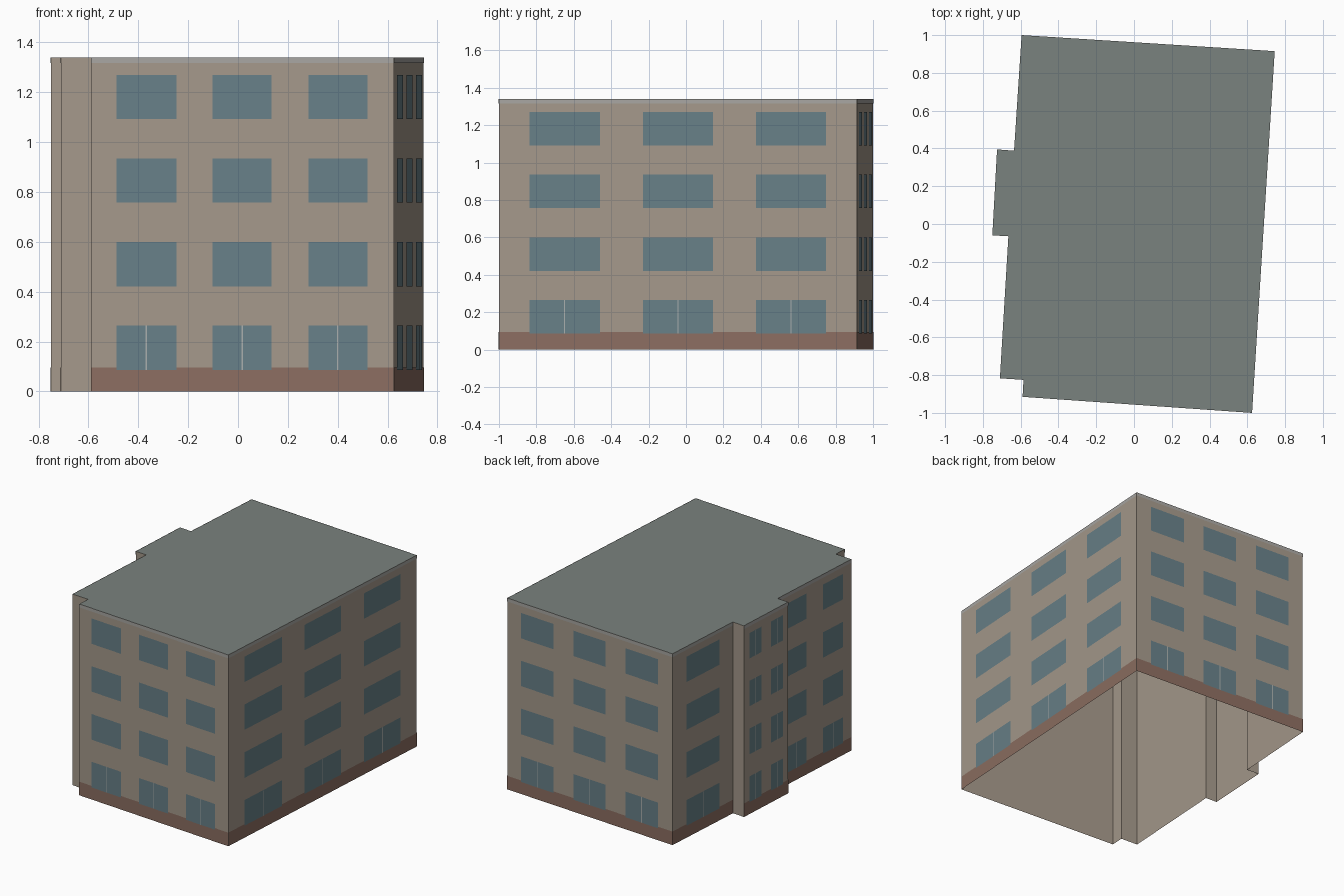
import bpy
from mathutils import Vector

if "Cube" in bpy.data.objects:
    bpy.data.objects.remove(bpy.data.objects["Cube"])

H = 1.34
# footprint corners, counter-clockwise from the front right
PLAN = [(.625, -1), (.745, .915), (-.595, 1), (-.635, .388), (-.725, .395),
        (-.75, -.06), (-.665, -.065), (-.71, -.817), (-.585, -.825), (-.59, -.915)]
THREE = [(.085, .282), (.402, .597), (.718, .913)]
PAIR = [(.12, .39), (.61, .88)]
# decorated walls: index of start corner -> (window spans, floors with mullions)
WALLS = {9: (THREE, 1), 0: (THREE, 1), 1: (THREE, 1),
         2: ([(.23, .77)], 1), 4: (PAIR, 4), 6: (PAIR, 1)}
FLOORS = [(.085, .265), (.42, .60), (.757, .935), (1.092, 1.27)]


def material(name, hex_colour):
    m = bpy.data.materials.new(name)
    rgb = [int(hex_colour[i:i + 2], 16) / 255 for i in (0, 2, 4)]
    m.diffuse_color = [((c + .055) / 1.055) ** 2.4 for c in rgb] + [1]
    m.use_nodes = True
    m.node_tree.nodes["Principled BSDF"].inputs["Base Color"].default_value = m.diffuse_color
    return m


def make(name, faces, mat):
    verts, polys = [], []
    for f in faces:
        polys.append(range(len(verts), len(verts) + len(f)))
        verts += f
    mesh = bpy.data.meshes.new(name)
    mesh.from_pydata(verts, [], [list(p) for p in polys])
    mesh.materials.append(mat)
    ob = bpy.data.objects.new(name, mesh)
    bpy.context.collection.objects.link(ob)


def panel(i, u0, u1, z0, z1, out=0.0):
    """Upright rectangle on wall i, between fractions u0 and u1 of its length."""
    a, b = Vector(PLAN[i]), Vector(PLAN[(i + 1) % len(PLAN)])
    d = b - a
    n = Vector((d.y, -d.x)).normalized() * out
    p, q = a + d * u0 + n, a + d * u1 + n
    return [(p.x, p.y, z0), (q.x, q.y, z0), (q.x, q.y, z1), (p.x, p.y, z1)]


# plain shell, open underneath, and flat roof
n = len(PLAN)
shell = bpy.data.meshes.new("walls")
shell.from_pydata([(x, y, z) for z in (0, H) for x, y in PLAN], [],
                  [(i, (i + 1) % n, (i + 1) % n + n, i + n) for i in range(n)])
shell.materials.append(material("wall_render", "A5998B"))
bpy.context.collection.objects.link(bpy.data.objects.new("walls", shell))
make("roof", [[(x, y, H) for x, y in PLAN]], material("roof_grey", "7A827E"))

# flat facade finishes
plinth, cornice, windows, mullions = [], [], [], []
for i, (spans, split_floors) in WALLS.items():
    plinth.append(panel(i, 0, 1, 0, .095, .0015))
    cornice.append(panel(i, 0, 1, 1.317, H, .0015))
    length = (Vector(PLAN[(i + 1) % n]) - Vector(PLAN[i])).length
    for u0, u1 in spans:
        for k, (z0, z1) in enumerate(FLOORS):
            windows.append(panel(i, u0, u1, z0, z1, .003))
            if k < split_floors:
                mid, half = (u0 + u1) / 2, .003 / length
                mullions.append(panel(i, mid - half, mid + half, z0, z1, .0045))

make("plinth", plinth, material("brick", "8C6E61"))
make("cornice", cornice, material("cornice_grey", "A8A6A2"))
make("windows", windows, material("glass", "688088"))
make("mullions", mullions, material("frame", "A9AFAD"))
